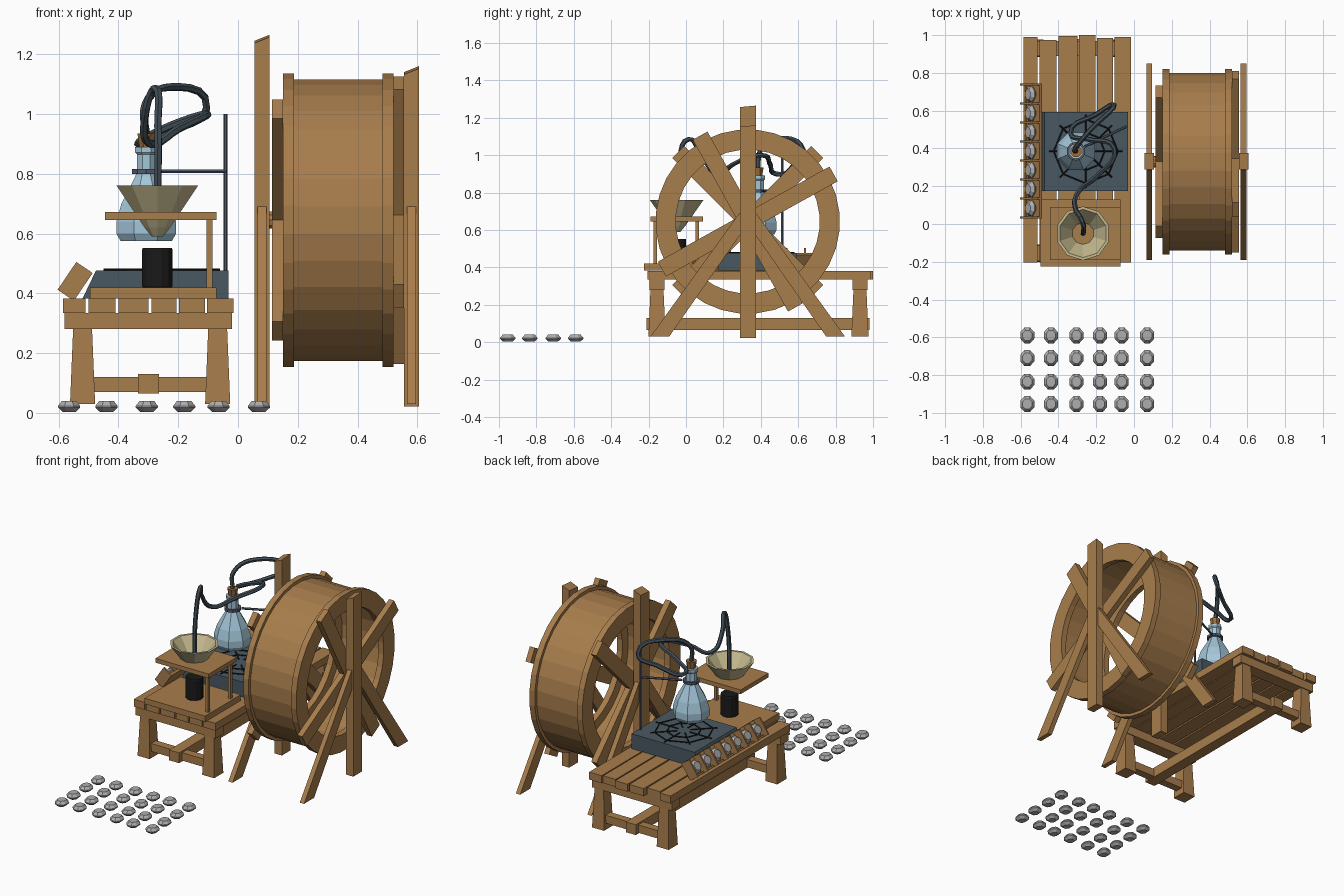
import bpy, bmesh, math
from mathutils import Vector, Matrix

if "Cube" in bpy.data.objects:
    bpy.data.objects.remove(bpy.data.objects["Cube"])


def mat(name, r, g, b):
    m = bpy.data.materials.new(name)
    m.diffuse_color = (r, g, b, 1)
    m.use_nodes = True
    m.node_tree.nodes["Principled BSDF"].inputs["Base Color"].default_value = m.diffuse_color
    return m


WOOD = mat("wood", .39, .205, .072)
GLASS = mat("pale_blue_glass", .37, .57, .70)
SLATE = mat("slate_metal", .068, .098, .122)
RUBBER = mat("rubber_tube", .055, .077, .095)
STEEL = mat("stand_steel", .09, .10, .14)
CREAM = mat("cream_ceramic", .55, .48, .27)
BLACK = mat("black", .010, .010, .011)
GREY = mat("grey_crystal", .42, .42, .42)
CORK = mat("cork", .33, .15, .045)


def finish(name, bm, m, M=None):
    bmesh.ops.recalc_face_normals(bm, faces=bm.faces)
    if M is not None:
        bm.transform(M)
    me = bpy.data.meshes.new(name)
    bm.to_mesh(me)
    bm.free()
    me.materials.append(m)
    ob = bpy.data.objects.new(name, me)
    bpy.context.collection.objects.link(ob)
    return ob


def box(name, x, y, z, m, M=None, taper=(1, 1)):
    """Box from three ranges; taper scales the top face."""
    bm = bmesh.new()
    bmesh.ops.create_cube(bm, size=1)
    c = [(r[0] + r[1]) / 2 for r in (x, y, z)]
    s = [r[1] - r[0] for r in (x, y, z)]
    for v in bm.verts:
        t = taper if v.co.z > 0 else (1, 1)
        v.co = (c[0] + v.co.x * s[0] * t[0], c[1] + v.co.y * s[1] * t[1], c[2] + v.co.z * s[2])
    return finish(name, bm, m, M)


def prism(name, pts, x, m, axis='X'):
    """Extrude an outline: (y, z) points along x, or (x, z) points along y."""
    bm = bmesh.new()
    rows = []
    for d in x:
        rows.append([bm.verts.new((d, a, b) if axis == 'X' else (a, d, b)) for a, b in pts])
    bm.faces.new(rows[0])
    bm.faces.new(rows[1])
    n = len(pts)
    for i in range(n):
        j = (i + 1) % n
        bm.faces.new((rows[0][i], rows[0][j], rows[1][j], rows[1][i]))
    return finish(name, bm, m)


def lathe(name, prof, n, m, M, closed=False, sx=1, sy=1):
    """Spin (radius, height) points about z; closed joins last to first."""
    bm = bmesh.new()
    rings = []
    for r, h in prof:
        rings.append([bm.verts.new((sx * r * math.cos(math.tau * (i + .5) / n),
                                    sy * r * math.sin(math.tau * (i + .5) / n), h)) for i in range(n)])
    pairs = list(zip(rings, rings[1:])) + ([(rings[-1], rings[0])] if closed else [])
    for a, b in pairs:
        for i in range(n):
            j = (i + 1) % n
            bm.faces.new((a[i], a[j], b[j], b[i]))
    if not closed:
        bm.faces.new(rings[0])
        bm.faces.new(rings[-1])
    return finish(name, bm, m, M)


def tube(name, pts, r, m, smooth_path=False, cyclic=False, res=5):
    cu = bpy.data.curves.new(name, 'CURVE')
    cu.dimensions = '3D'
    cu.bevel_depth, cu.bevel_resolution, cu.resolution_u = r, 1, res
    cu.use_fill_caps = True
    if smooth_path:
        sp = cu.splines.new('BEZIER')
        sp.bezier_points.add(len(pts) - 1)
        for bp, p in zip(sp.bezier_points, pts):
            bp.co = p
            bp.handle_left_type = bp.handle_right_type = 'AUTO'
    else:
        sp = cu.splines.new('POLY')
        sp.points.add(len(pts) - 1)
        for q, p in zip(sp.points, pts):
            q.co = (*p, 1)
    sp.use_cyclic_u = cyclic
    sp.use_smooth = False
    cu.materials.append(m)
    ob = bpy.data.objects.new(name, cu)
    bpy.context.collection.objects.link(ob)
    return ob


T = Matrix.Translation

# ---- bench: planks, end beams, tapered legs, stretchers
planks = [(-.585, -.51, .99), (-.50, -.41, .975), (-.40, -.30, .995),
          (-.29, -.205, 1.0), (-.197, -.11, .985), (-.103, -.015, .99)]
for i, (a, b, e) in enumerate(planks):
    box(f"bench_plank_{i}", (a, b), (-.205, e), (.335, .382), WOOD)
for side, y in (("front", -.155), ("back", .93)):
    box(f"{side}_end_beam", (-.58, -.02), (y - .04, y + .04), (.28, .335), WOOD)
    for lr, x in (("left", -.52), ("right", -.068)):
        box(f"{side}_{lr}_leg", (x - .042, x + .042), (y - .046, y + .046), (.03, .285), WOOD, taper=(.75, .75))
    box(f"{side}_stretcher", (-.49, -.1), (y - .025, y + .025), (.07, .12), WOOD)
box("long_stretcher", (-.335, -.265), (-.21, .98), (.065, .13), WOOD)

# ---- burner table: base board, shelf, posts, black burner, funnel
FX, FY = -.27, -.05
box("burner_base_board", (-.495, -.072), (-.225, .13), (.383, .42), WOOD)
box("funnel_shelf", (-.445, -.072), (-.19, .09), (.645, .672), WOOD)
for i, y in enumerate((-.165, .06)):
    box(f"shelf_post_{i}", (-.106, -.086), (y - .01, y + .01), (.42, .647), WOOD)
lathe("black_pot", [(.05, .42), (.053, .425), (.053, .545), (.05, .552)], 12, BLACK, T((FX, FY, 0)))
lathe("funnel", [(.02, .59), (.045, .62), (.143, .76), (.128, .76), (.045, .655), (.02, .645)],
      10, CREAM, T((FX, FY, 0)))
lathe("funnel_plug", [(.05, .645), (.052, .668)], 10, BLACK, T((FX, FY, 0)))

# ---- hot plate with a web of thin dark bars
prism("hot_plate", [(-.52, .383), (-.032, .383), (-.032, .477), (-.475, .477)], (.175, .592), SLATE, 'Y')
PX, PY, PZ = -.255, .385, .479
ring = lambda r, k=0: [(PX + r * math.cos(math.tau * (i + k) / 8), PY + r * math.sin(math.tau * (i + k) / 8), PZ)
                       for i in range(8)]
for i, (p, q) in enumerate(zip(ring(.04), ring(.195))):
    tube(f"grate_spoke_{i}", [p, q], .004, BLACK)
tube("grate_outer_ring", ring(.17), .004, BLACK, cyclic=True)
tube("grate_inner_ring", ring(.10), .004, BLACK, cyclic=True)

# ---- flask, cork and clamp stand
GX, GY = -.307, .385
lathe("flask", [(.093, .575), (.108, .60), (.108, .64), (.09, .70), (.04, .79), (.034, .81),
                (.034, .865), (.04, .872), (.04, .89)], 8, GLASS, T((GX, GY, 0)))
lathe("flask_cork", [(.024, .885), (.032, .935)], 8, CORK, T((GX, GY, 0)))
lathe("clamp_ring", [(.036, .80), (.05, .80), (.05, .816), (.036, .816)], 10, STEEL, T((GX, GY, 0)), True)
tube("clamp_arm", [(-.262, .41, .808), (-.042, .515, .808)], .007, STEEL)
tube("stand_rod", [(-.042, .515, .47), (-.042, .515, 1.0)], .007, STEEL)

# ---- looping tube from flask to funnel
tube("rubber_hose", [(GX, GY, .92), (-.31, .40, 1.03), (-.23, .50, 1.09), (-.105, .63, 1.02), (-.20, .58, .95),
                     (-.335, .48, .90), (-.25, .45, .95), (-.105, .40, 1.0), (-.20, .25, .95), (-.295, .17, .90),
                     (-.31, .08, 1.0), (-.275, .015, 1.085), (-.268, -.035, .96), (FX, FY, .66)],
     .0135, RUBBER, True)


# ---- cut crystals: four rows on the floor, seven in the tilted rack
def crystal(name, M):
    lathe(name, [(.024, 0), (.041, .015), (.041, .02), (.027, .037)], 8, GREY, M, sx=.98, sy=1.1)


for r, y in enumerate((-.59, -.71, -.835, -.953)):
    for c, x in enumerate((-.565, -.44, -.305, -.18, -.065, .07)):
        crystal(f"floor_crystal_{r}_{c}", T((x, y, .003)))
R = T((-.545, 0, .44)) @ Matrix.Rotation(math.radians(-56), 4, 'Y')  # local x up the slope, z outward
box("rack_board", (-.055, .055), (.035, .735), (-.033, -.017), WOOD, R)
box("rack_lip", (-.055, -.045), (.035, .735), (-.033, .0), WOOD, R)
for i in range(8):
    y = .034 + .1005 * i
    box(f"rack_divider_{i}", (-.056, .056), (y - .005, y + .005), (-.033, .033), WOOD, R)
for i in range(7):
    crystal(f"rack_crystal_{i}", R @ T((0, .084 + .1005 * i, -.016)))

# ---- great wheel: hollow drum, two flanges, crossed spokes
WY, WZ = .33, .645
AX = T((0, WY, WZ)) @ Matrix.Rotation(math.pi / 2, 4, 'Y')  # spin axis along x
lathe("wheel_drum", [(.473, .18), (.473, .49), (.445, .49), (.445, .18)], 32, WOOD, AX, True)
for side, x0, x1 in (("left", .15, .187), ("right", .483, .52)):
    lathe(f"wheel_flange_{side}", [(.493, x0), (.493, x1), (.385, x1), (.385, x0)], 32, WOOD, AX, True)
for side, x, angs in (("left", (.113, .15), (45, 135)), ("right", (.52, .555), (29, 119))):
    for a in angs:
        M = T((0, WY, WZ)) @ Matrix.Rotation(math.radians(a), 4, 'X')
        box(f"wheel_spoke_{side}_{a}", x, (-.525, .525), (-.045, .045), WOOD, M)

# ---- wheel stands: post with slanted top and two splayed legs, short axle
for side, x, top in (("left", (.055, .105), 1.265), ("right", (.555, .605), 1.16)):
    post = prism(f"stand_post_{side}", [(.288, .022), (.375, .022), (.375, top), (.288, top - .008)], x, WOOD)
    for v in post.data.vertices:
        if v.co.z > 1 and v.co.x < sum(x) / 2:
            v.co.z -= .02
    for s, nm in ((-1, "front"), (1, "back")):
        prism(f"stand_{nm}_leg_{side}", [(WY + s * .52, .03), (WY + s * .42, .03), (WY - s * .04, .69),
                                         (WY + s * .045, .69)], (x[0] + .01, x[1] - .01), WOOD)
for side, h in (("left", (.10, .155)), ("right", (.515, .56))):
    lathe(f"axle_{side}", [(.03, h[0]), (.03, h[1])], 10, WOOD, AX)
